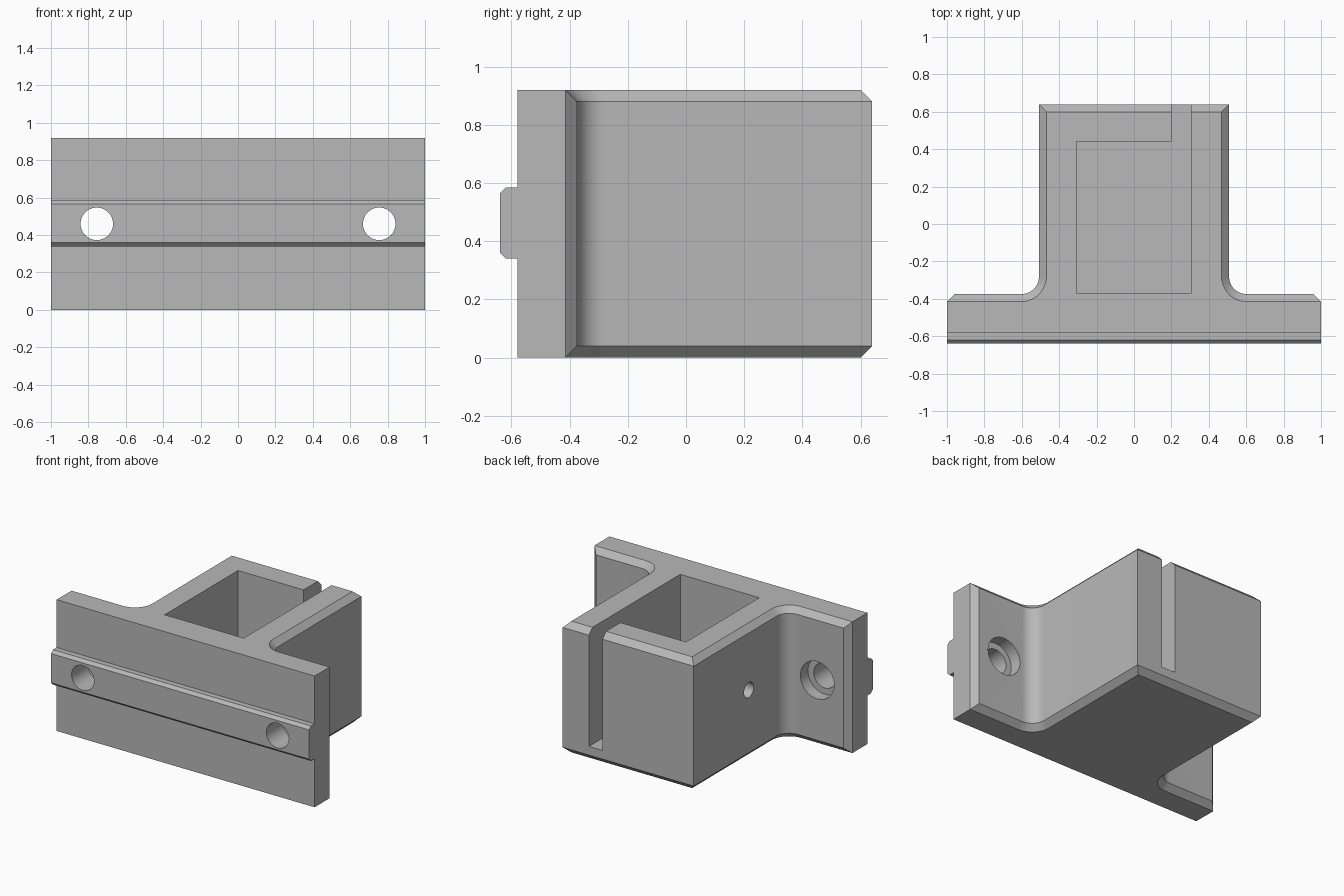
import bpy, bmesh, math
from mathutils import Vector

cube = bpy.data.objects.get("Cube")
if cube:
    bpy.data.objects.remove(cube, do_unlink=True)

HEIGHT, CHAMFER = 0.92, 0.04
FRONT, PLATE_BACK, BLOCK_BACK, BLOCK_X = -0.58, -0.375, 0.64, 0.508
FILLET = 0.095

grey = bpy.data.materials.new("plain grey")
grey.use_nodes = True
grey.diffuse_color = (0.48, 0.48, 0.48, 1)
grey.node_tree.nodes["Principled BSDF"].inputs["Base Color"].default_value = grey.diffuse_color


def loft(name, loops):
    """Skin a stack of matching closed loops and cap both ends."""
    bm = bmesh.new()
    rings = [[bm.verts.new(p) for p in loop] for loop in loops]
    n = len(rings[0])
    for low, high in zip(rings, rings[1:]):
        for i in range(n):
            j = (i + 1) % n
            bm.faces.new((low[i], low[j], high[j], high[i]))
    bm.faces.new(rings[0][::-1])
    bm.faces.new(rings[-1])
    bmesh.ops.remove_doubles(bm, verts=bm.verts, dist=1e-5)
    bmesh.ops.recalc_face_normals(bm, faces=bm.faces)
    mesh = bpy.data.meshes.new(name)
    bm.to_mesh(mesh)
    bm.free()
    mesh.materials.append(grey)
    obj = bpy.data.objects.new(name, mesh)
    bpy.context.collection.objects.link(obj)
    return obj


def cylinder(name, centre, axis, radius, length):
    """Round cutter running from centre along axis."""
    axis = Vector(axis)
    side = axis.cross(Vector((0, 0, 1)))
    ring = []
    for i in range(40):
        a = math.tau * i / 40
        ring.append(Vector(centre) + radius * (math.cos(a) * side + math.sin(a) * Vector((0, 0, 1))))
    return loft(name, [ring, [p + axis * length for p in ring]])


def combine(target, tool, operation):
    """Apply a boolean and discard the tool."""
    mod = target.modifiers.new(operation, 'BOOLEAN')
    mod.operation, mod.object, mod.solver = operation, tool, 'EXACT'
    graph = bpy.context.evaluated_depsgraph_get()
    mesh = bpy.data.meshes.new_from_object(target.evaluated_get(graph))
    target.modifiers.clear()
    target.data = mesh
    bpy.data.objects.remove(tool, do_unlink=True)


def outline(z, inset):
    """T-shaped outline with filleted inner corners; inset forms the chamfer."""
    end_x = 1 if inset else 1 - CHAMFER
    half = [(1, FRONT), (1, PLATE_BACK - CHAMFER), (end_x, PLATE_BACK - inset)]
    cx, cy, r = BLOCK_X + FILLET, PLATE_BACK + FILLET, FILLET + inset
    for i in range(13):
        a = math.radians(270 - 90 * i / 12)
        half.append((cx + r * math.cos(a), cy + r * math.sin(a)))
    half.append((BLOCK_X - inset, BLOCK_BACK - inset))
    return [(x, y, z) for x, y in half] + [(-x, y, z) for x, y in reversed(half)]


# Flanged block with chamfered top and bottom rims
body = loft("mounting_bracket", [
    outline(0, CHAMFER), outline(CHAMFER, 0),
    outline(HEIGHT - CHAMFER, 0), outline(HEIGHT, CHAMFER)])

# Locating rail across the front
rail = [(-0.5, 0.34), (-0.62, 0.34), (-0.64, 0.36),
        (-0.64, 0.565), (-0.62, 0.585), (-0.5, 0.585)]
combine(body, loft("front_rail", [[(x, y, z) for y, z in rail] for x in (-1, 1)]), 'UNION')

# Open pocket with a slot through the rear wall
pocket = [(-0.308, -0.372), (0.305, -0.372), (0.305, 0.8), (0.2, 0.8), (0.2, 0.44), (-0.308, 0.44)]
combine(body, loft("pocket_cutter", [[(x, y, z) for x, y in pocket] for z in (0.1, 1.1)]), 'DIFFERENCE')

# Counterbored screw holes in the flange
for x in (-0.755, 0.755):
    combine(body, cylinder("screw_cutter", (x, -0.8, 0.46), (0, 1, 0), 0.087, 0.6), 'DIFFERENCE')
    combine(body, cylinder("counterbore_cutter", (x, -0.46, 0.46), (0, 1, 0), 0.131, 0.3), 'DIFFERENCE')

# Small set-screw hole in the right wall
combine(body, cylinder("side_hole_cutter", (-0.7, 0.03, 0.48), (1, 0, 0), 0.053, 0.5), 'DIFFERENCE')

bpy.ops.object.select_all(action='DESELECT')
body.select_set(True)
bpy.context.view_layer.objects.active = body
bpy.ops.object.shade_smooth_by_angle(angle=math.radians(30))
